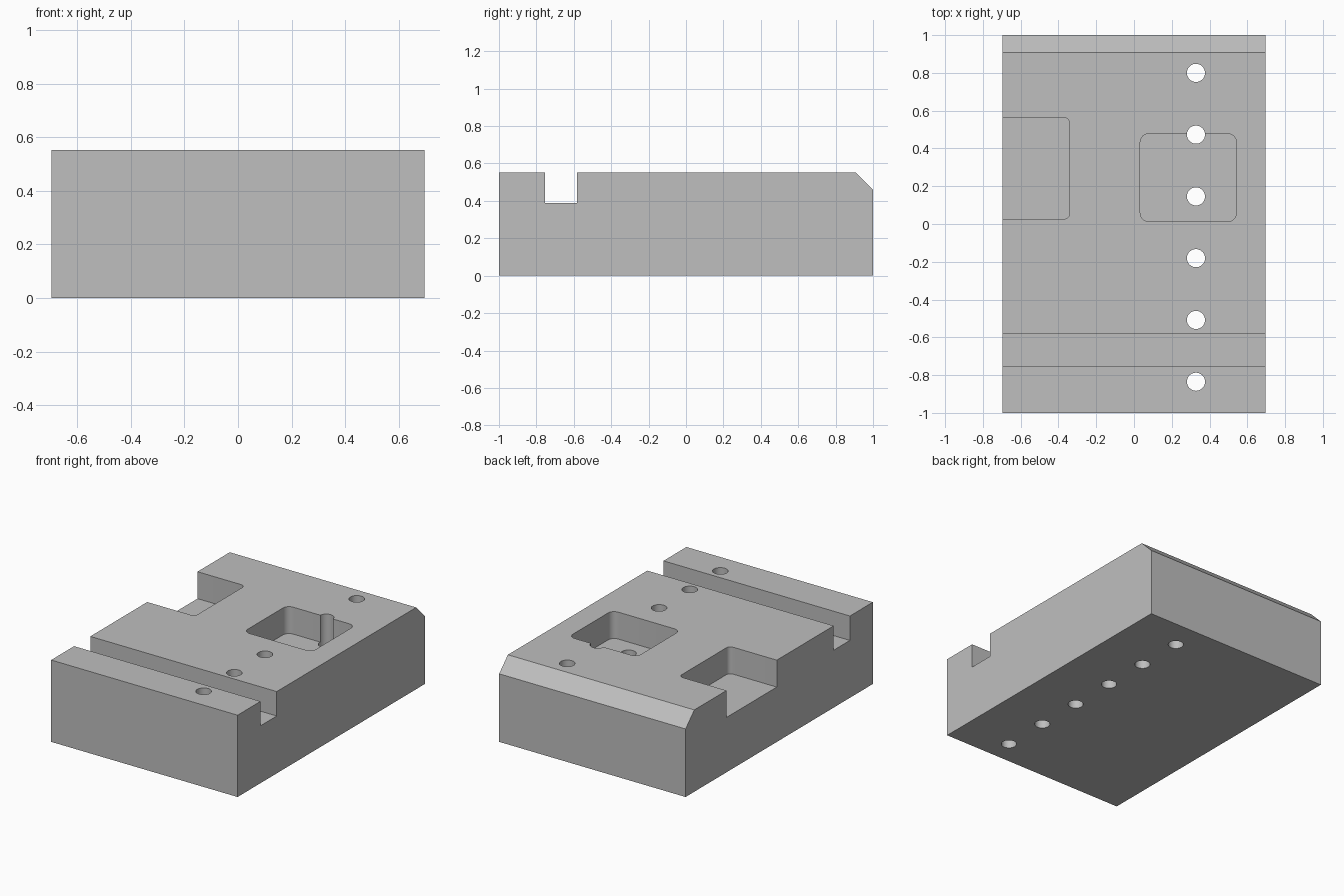
import bpy
import bmesh
from mathutils import Matrix, Vector

cube = bpy.data.objects.get("Cube")
if cube:
    bpy.data.objects.remove(cube, do_unlink=True)

HALF_X, TOP = 0.697, 0.553
POCKET_FLOOR = TOP - 0.182

grey = bpy.data.materials.new("machined_grey")
grey.use_nodes = True
colour = (0.52, 0.52, 0.52, 1)
grey.diffuse_color = colour
grey.node_tree.nodes["Principled BSDF"].inputs["Base Color"].default_value = colour


def make_object(name, bm):
    bmesh.ops.recalc_face_normals(bm, faces=bm.faces)
    mesh = bpy.data.meshes.new(name)
    bm.to_mesh(mesh)
    bm.free()
    mesh.materials.append(grey)
    obj = bpy.data.objects.new(name, mesh)
    bpy.context.collection.objects.link(obj)
    return obj


def pocket_cutter(name, x0, x1, y0, y1, radius):
    """Box with rounded vertical corners, reaching above the top face."""
    bm = bmesh.new()
    low, high = Vector((x0, y0, POCKET_FLOOR)), Vector((x1, y1, TOP + 0.2))
    size = high - low
    bmesh.ops.create_cube(bm, size=1, matrix=Matrix.Translation((low + high) / 2)
                          @ Matrix.Diagonal((*size, 1)))
    upright = [e for e in bm.edges
               if abs(e.verts[0].co.z - e.verts[1].co.z) > size.z / 2]
    bmesh.ops.bevel(bm, geom=upright, offset=radius, segments=6,
                    profile=0.5, affect='EDGES')
    return make_object(name, bm)


def hole_cutter(name, x, y, radius):
    bm = bmesh.new()
    bmesh.ops.create_cone(bm, cap_ends=True, segments=40, radius1=radius,
                          radius2=radius, depth=2,
                          matrix=Matrix.Translation((x, y, TOP / 2)))
    return make_object(name, bm)


# Block: side profile with cross slot and chamfered rear edge, extruded along x
profile = [(-1, 0), (1, 0), (1, 0.46), (0.907, TOP), (-0.582, TOP),
           (-0.582, 0.388), (-0.755, 0.388), (-0.755, TOP), (-1, TOP)]
bm = bmesh.new()
side = bm.faces.new([bm.verts.new((-HALF_X, y, z)) for y, z in profile])
extruded = bmesh.ops.extrude_face_region(bm, geom=[side], use_keep_orig=True)
bmesh.ops.translate(bm, vec=(2 * HALF_X, 0, 0),
                    verts=[v for v in extruded["geom"]
                           if isinstance(v, bmesh.types.BMVert)])
block = make_object("slotted_block", bm)

# Closed pocket, open side notch and the row of through holes
cutters = [
    pocket_cutter("square_pocket_cutter", 0.033, 0.542, 0.013, 0.478, 0.045),
    pocket_cutter("side_notch_cutter", -0.95, -0.341, 0.026, 0.563, 0.03),
]
for i in range(6):
    cutters.append(hole_cutter(f"through_hole_cutter_{i + 1}",
                               0.328, -0.835 + i * 0.327, 0.048))

bpy.context.view_layer.objects.active = block
for cutter in cutters:
    cutter.hide_render = True
    mod = block.modifiers.new(cutter.name, 'BOOLEAN')
    mod.operation = 'DIFFERENCE'
    mod.solver = 'EXACT'
    mod.object = cutter
    bpy.ops.object.modifier_apply(modifier=mod.name)
    bpy.data.objects.remove(cutter, do_unlink=True)

# Smooth the curved walls, keep machined edges sharp
bpy.ops.object.select_all(action='DESELECT')
block.select_set(True)
bpy.ops.object.shade_smooth_by_angle(angle=0.52)
